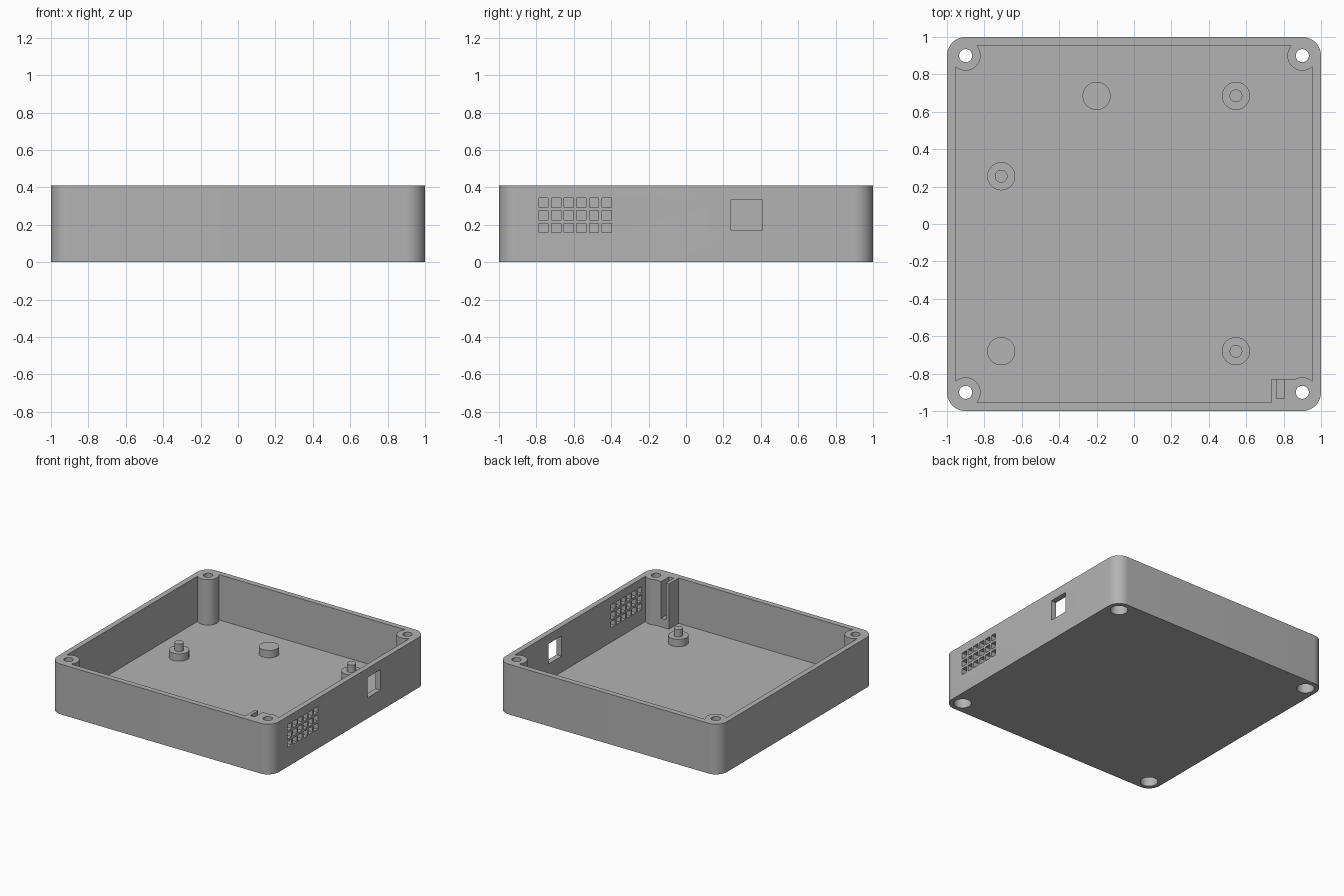
import bpy
import bmesh
from math import radians

if "Cube" in bpy.data.objects:
    bpy.data.objects.remove(bpy.data.objects["Cube"], do_unlink=True)

HEIGHT = 0.41
FLOOR = 0.04
WALL = 0.045
CORNER = 0.9
CORNERS = [(sx * CORNER, sy * CORNER) for sx in (-1, 1) for sy in (-1, 1)]

grey = bpy.data.materials.new("plain grey")
grey.use_nodes = True
grey.diffuse_color = (0.45, 0.45, 0.45, 1)
grey.node_tree.nodes["Principled BSDF"].inputs["Base Color"].default_value = grey.diffuse_color


def finish(name, bm):
    mesh = bpy.data.meshes.new(name)
    bm.to_mesh(mesh)
    bm.free()
    mesh.materials.append(grey)
    obj = bpy.data.objects.new(name, mesh)
    bpy.context.collection.objects.link(obj)
    return obj


def box(name, low, high, radius=0):
    """Box between two corners, with optional rounded upright edges."""
    bm = bmesh.new()
    bmesh.ops.create_cube(bm, size=1)
    for v in bm.verts:
        v.co = [(a + b) / 2 + c * (b - a) for a, b, c in zip(low, high, v.co)]
    if radius:
        upright = [e for e in bm.edges if abs(e.verts[0].co.z - e.verts[1].co.z) > 0.01]
        bmesh.ops.bevel(bm, geom=upright, offset=radius, segments=12, profile=0.5, affect='EDGES')
    return finish(name, bm)


def cylinder(name, x, y, low, high, radius):
    bm = bmesh.new()
    bmesh.ops.create_cone(bm, cap_ends=True, segments=48, radius1=radius,
                          radius2=radius, depth=high - low)
    bmesh.ops.translate(bm, verts=bm.verts, vec=(x, y, (low + high) / 2))
    return finish(name, bm)


def combine(target, tool, operation='DIFFERENCE'):
    """Apply a boolean and remove the tool object."""
    tool.hide_render = True
    mod = target.modifiers.new("combine", 'BOOLEAN')
    mod.operation = operation
    mod.solver = 'EXACT'
    mod.object = tool
    bpy.context.view_layer.objects.active = target
    bpy.ops.object.modifier_apply(modifier=mod.name)
    bpy.data.objects.remove(tool, do_unlink=True)


def smooth(obj):
    bpy.ops.object.select_all(action='DESELECT')
    obj.select_set(True)
    bpy.context.view_layer.objects.active = obj
    bpy.ops.object.shade_smooth_by_angle(angle=radians(30))


# Open tray: the cavity leaves the corner posts and the slotted guide standing
tray = box("tray", (-1, -1, 0), (1, 1, HEIGHT), 0.1)
inner = 1 - WALL
cavity = box("cavity", (-inner, -inner, FLOOR), (inner, inner, 0.6))
for x, y in CORNERS:
    combine(cavity, cylinder("post", x, y, -0.1, 0.8, 0.08))
combine(cavity, box("guide", (0.735, -1.1, -0.1), (0.9, -0.83, 0.8)))
combine(tray, cavity)

# Guide slot, open at the top and towards the cavity
combine(tray, box("slot", (0.763, -0.932, 0.11), (0.805, -0.81, 0.6)))

# Screw holes with wide recesses underneath
for x, y in CORNERS:
    combine(tray, cylinder("screw_hole", x, y, -0.1, 0.6, 0.035))
    combine(tray, cylinder("screw_recess", x, y, -0.1, 0.1, 0.065))

# Side wall window and vent grid
combine(tray, box("window", (0.9, 0.24, 0.17), (1.1, 0.406, 0.335)))
for row in range(3):
    for col in range(6):
        y = -0.762 + 0.0675 * col
        z = 0.183 + 0.0675 * row
        combine(tray, box("vent", (0.93, y - 0.025, z - 0.025), (1.1, y + 0.025, z + 0.025)))
smooth(tray)

# Board standoffs, three of them with locating pins
STANDOFFS = [(-0.2, 0.685, False), (0.545, 0.685, True), (-0.71, 0.255, True),
             (-0.71, -0.68, False), (0.545, -0.68, True)]
for x, y, has_pin in STANDOFFS:
    standoff = cylinder("standoff", x, y, FLOOR - 0.01, FLOOR + 0.06, 0.075)
    if has_pin:
        combine(standoff, cylinder("pin", x, y, FLOOR, FLOOR + 0.12, 0.034), 'UNION')
    smooth(standoff)
